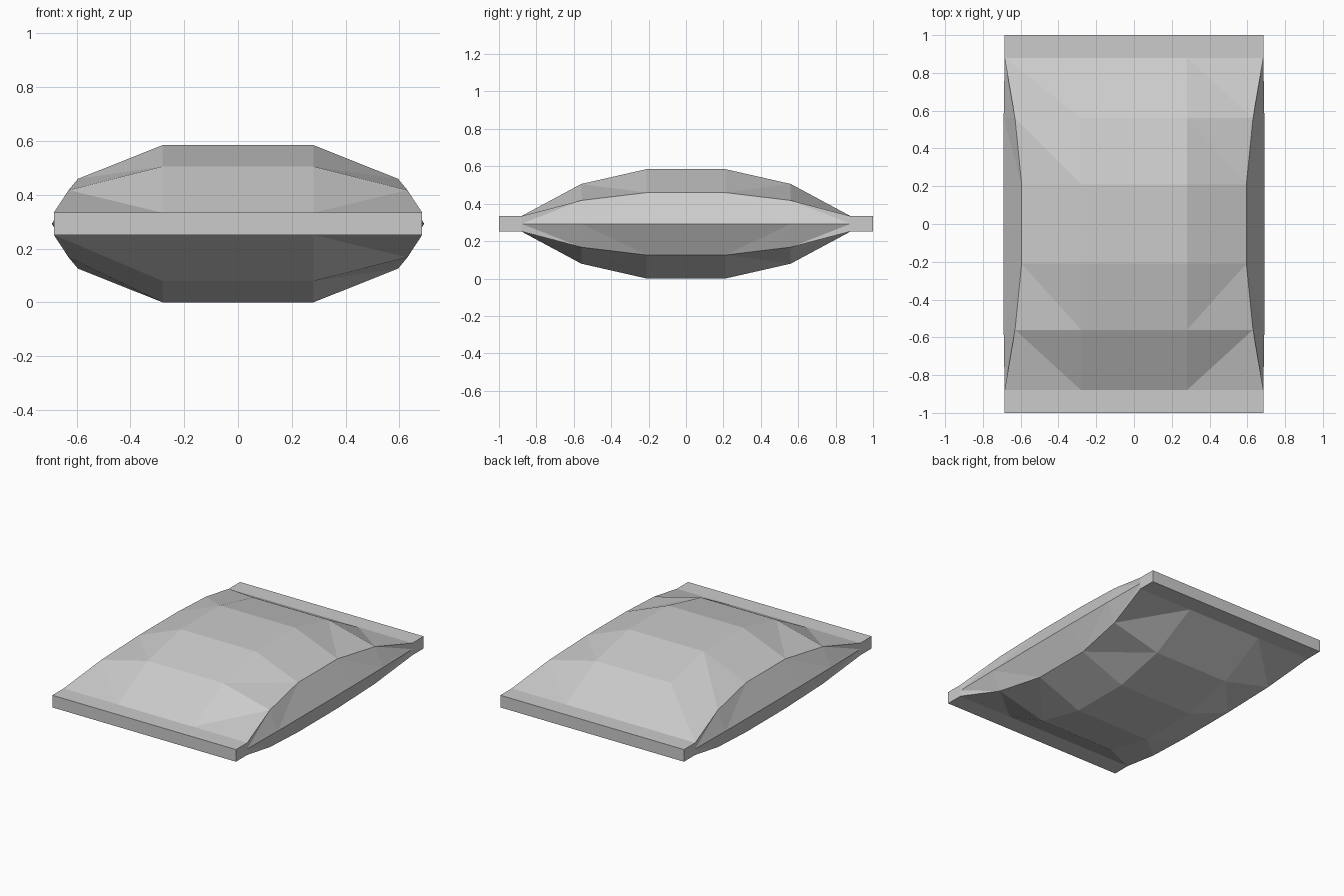
import bpy
import bmesh

cube = bpy.data.objects.get("Cube")
if cube:
    bpy.data.objects.remove(cube, do_unlink=True)

# Single matte grey
grey = bpy.data.materials.new("light_grey")
grey.use_nodes = True
grey.diffuse_color = (0.6, 0.6, 0.6, 1)
grey.node_tree.nodes["Principled BSDF"].inputs["Base Color"].default_value = grey.diffuse_color

MID = 0.2925    # height of the side seam
INNER = 0.28    # half width of the raised centre panel

# Half of the stations: y, seam x, edge x, edge rise, centre rise
STATIONS = [
    (1.0, 0.685, 0.685, 0.041, 0.041),
    (0.88, 0.685, 0.685, 0.041, 0.041),
    (0.56, 0.69, 0.63, 0.125, 0.213),
    (0.21, 0.692, 0.595, 0.167, MID),
]


def station_row(bm, station, end, half):
    """One row of points across the bag, from the right seam to the left seam."""
    y, seam, edge, edge_rise, centre_rise = station
    side = [(seam, 0), (edge, edge_rise), (INNER, centre_rise)]
    points = [(-x, z) for x, z in side] + [(x, z) for x, z in reversed(side)]
    # The lower half is the upper half turned over about the x axis
    return [bm.verts.new((x, y * end * half, MID + z * half)) for x, z in points]


def add_half(bm, half):
    front = [station_row(bm, s, -1, half) for s in STATIONS]
    back = [station_row(bm, s, 1, half) for s in STATIONS]

    # Sealed end faces and the flat middle band
    for rows in (front, back):
        bm.faces.new(rows[0])
    for c in range(5):
        bm.faces.new((front[-1][c], front[-1][c + 1], back[-1][c + 1], back[-1][c]))

    # Sealed strips and the folded bands at each end
    for rows in (front, back):
        for r in range(3):
            outer, inner = rows[r], rows[r + 1]
            for c in range(5):
                a, b, p, q = outer[c], outer[c + 1], inner[c], inner[c + 1]
                if r == 0 or c == 2:
                    bm.faces.new((a, b, q, p))
                elif c in (0, 3) or (c == 1 and rows is back):
                    # Fold from the outer row's low column
                    fold_low = c == 0 or c == 1
                    if fold_low:
                        bm.faces.new((a, b, q))
                        bm.faces.new((a, q, p))
                    else:
                        bm.faces.new((a, b, q))
                        bm.faces.new((a, q, p))
                else:
                    bm.faces.new((a, b, p))
                    bm.faces.new((b, q, p))


# Pillow bag: two folded halves joined at the seam
bm = bmesh.new()
for half in (1, -1):
    add_half(bm, half)
bmesh.ops.remove_doubles(bm, verts=bm.verts, dist=0.0005)
bmesh.ops.recalc_face_normals(bm, faces=bm.faces)

mesh = bpy.data.meshes.new("pillow_bag")
bm.to_mesh(mesh)
bm.free()
mesh.materials.append(grey)
bag = bpy.data.objects.new("pillow_bag", mesh)
bpy.context.collection.objects.link(bag)
